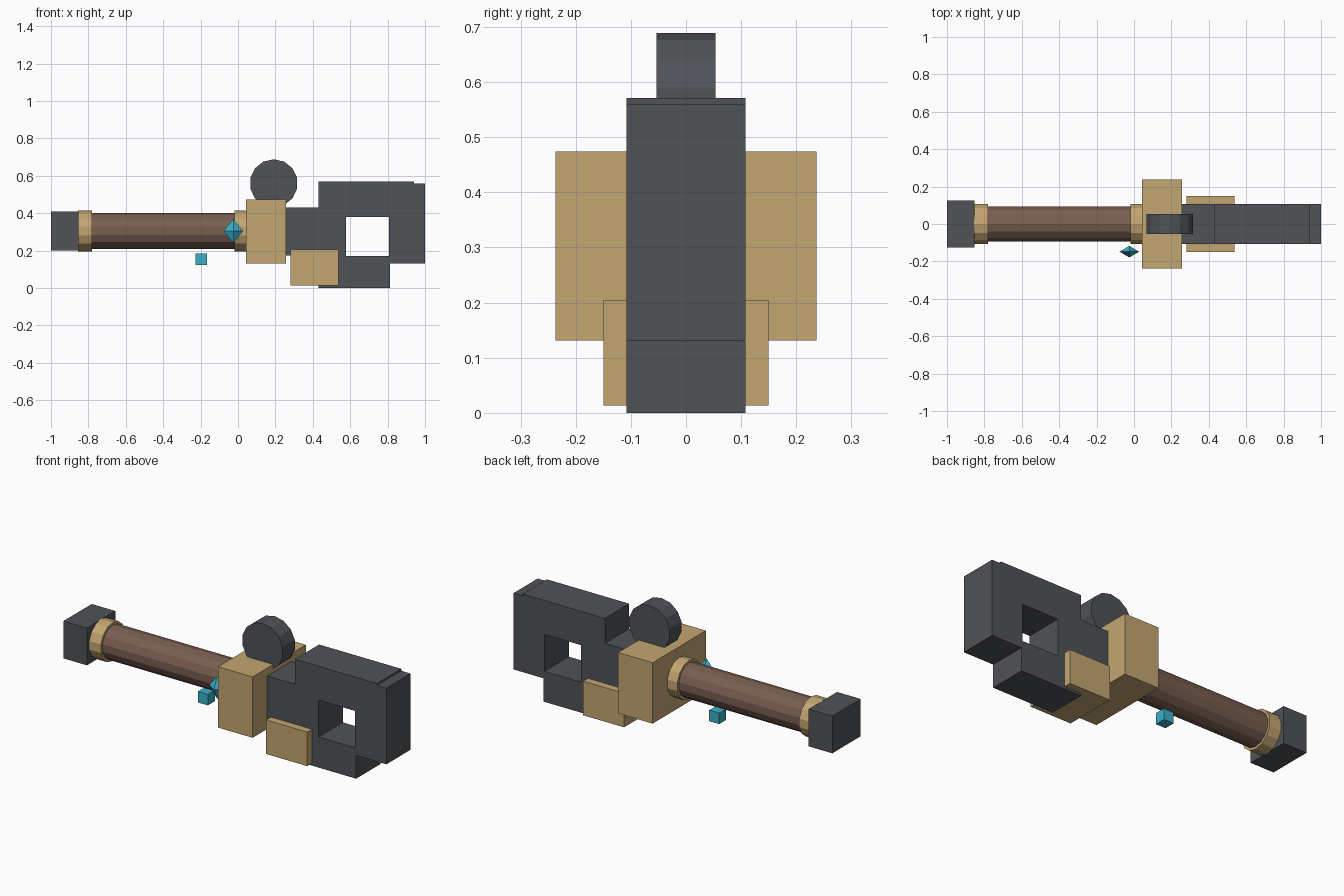
import bpy, bmesh, math
from mathutils import Matrix, Vector

if "Cube" in bpy.data.objects:
    bpy.data.objects.remove(bpy.data.objects["Cube"])


def material(name, rgb):
    m = bpy.data.materials.new(name)
    m.diffuse_color = (*rgb, 1)
    m.use_nodes = True
    m.node_tree.nodes["Principled BSDF"].inputs["Base Color"].default_value = m.diffuse_color
    return m


IRON = material("dark iron", (0.080, 0.085, 0.096))
BRASS = material("brass", (0.552, 0.381, 0.168))
WOOD = material("brown grip", (0.190, 0.112, 0.080))
CYAN = material("cyan crystal", (0.045, 0.435, 0.590))


def add_object(name, bm, mat):
    mesh = bpy.data.meshes.new(name)
    bmesh.ops.recalc_face_normals(bm, faces=bm.faces)
    bm.to_mesh(mesh)
    bm.free()
    mesh.materials.append(mat)
    ob = bpy.data.objects.new(name, mesh)
    bpy.context.collection.objects.link(ob)
    return ob


def box(name, x, y, z, mat):
    """Box from (min, max) ranges, symmetric half-width in y."""
    bm = bmesh.new()
    size = Matrix.Diagonal((x[1] - x[0], 2 * y, z[1] - z[0], 1))
    place = Matrix.Translation(((x[0] + x[1]) / 2, 0, (z[0] + z[1]) / 2))
    bmesh.ops.create_cube(bm, size=1, matrix=place @ size)
    return add_object(name, bm, mat)


def cylinder(name, centre, radius, length, axis, mat, sides=14):
    bm = bmesh.new()
    turn = Matrix.Rotation(math.pi / 2, 4, 'Y' if axis == 'X' else 'X')
    # put the vertices on the horizontal extremes
    spin = Matrix.Rotation(math.pi / 2 if axis == 'X' else 0, 4, 'Z')
    bmesh.ops.create_cone(bm, cap_ends=True, segments=sides, radius1=radius,
                          radius2=radius, depth=length,
                          matrix=Matrix.Translation(centre) @ turn @ spin)
    return add_object(name, bm, mat)


# Handle: grip, collars and end block
AXIS_Z = 0.305
cylinder("grip", (-0.40, 0, AXIS_Z), 0.095, 0.91, 'X', WOOD)
for name, x0, x1 in (("rear_collar", -0.855, -0.78), ("front_collar", -0.02, 0.05)):
    cylinder(name, ((x0 + x1) / 2, 0, AXIS_Z), 0.109, x1 - x0, 'X', BRASS)
box("end_block", (-1.0, -0.853), 0.126, (0.20, 0.41), IRON)

# Guard with a disc on top
box("guard", (0.042, 0.257), 0.237, (0.131, 0.474), BRASS)
cylinder("disc", (0.191, 0, 0.56), 0.1285, 0.107, 'Y', IRON)

# Head: one outline with a square window, extruded sideways
outline = [(0.25, 0.175), (0.43, 0.175), (0.43, 0), (0.812, 0), (0.812, 0.131),
           (1, 0.131), (1, 0.56), (0.942, 0.56), (0.942, 0.571), (0.43, 0.571),
           (0.43, 0.43), (0.25, 0.43)]
window = [(0.578, 0.172), (0.578, 0.38), (0.806, 0.38), (0.806, 0.172)]
curve = bpy.data.curves.new("head", 'CURVE')
curve.dimensions = '2D'
curve.fill_mode = 'BOTH'
curve.extrude = 0.108
for loop in (outline, window):
    spline = curve.splines.new('POLY')
    spline.points.add(len(loop) - 1)
    for p, (x, z) in zip(spline.points, loop):
        p.co = (x, z, 0, 1)
    spline.use_cyclic_u = True
curve.materials.append(IRON)
head = bpy.data.objects.new("head", curve)
head.rotation_euler = (math.pi / 2, 0, 0)
bpy.context.collection.objects.link(head)
bpy.context.view_layer.objects.active = head
head.select_set(True)
bpy.ops.object.convert(target='MESH')
for poly in head.data.polygons:
    poly.use_smooth = False

# Brass block through the lower part of the head
box("lower_block", (0.281, 0.536), 0.15, (0.013, 0.205), BRASS)

# Crystal on the front side and small cube below the grip
bm = bmesh.new()
tips = [bm.verts.new(v) for v in ((1, 0, 0), (0, 1, 0), (-1, 0, 0), (0, -1, 0))]
for pole in (1, -1):
    top = bm.verts.new((0, 0, pole))
    for i in range(4):
        bm.faces.new((tips[i], tips[(i + 1) % 4], top))
bm.transform(Matrix.Translation((-0.025, -0.148, AXIS_Z))
             @ Matrix.Diagonal((0.052, 0.031, 0.065, 1)))
add_object("crystal", bm, CYAN)
box("small_cube", (-0.228, -0.166), 0.031, (0.122, 0.184), CYAN)
